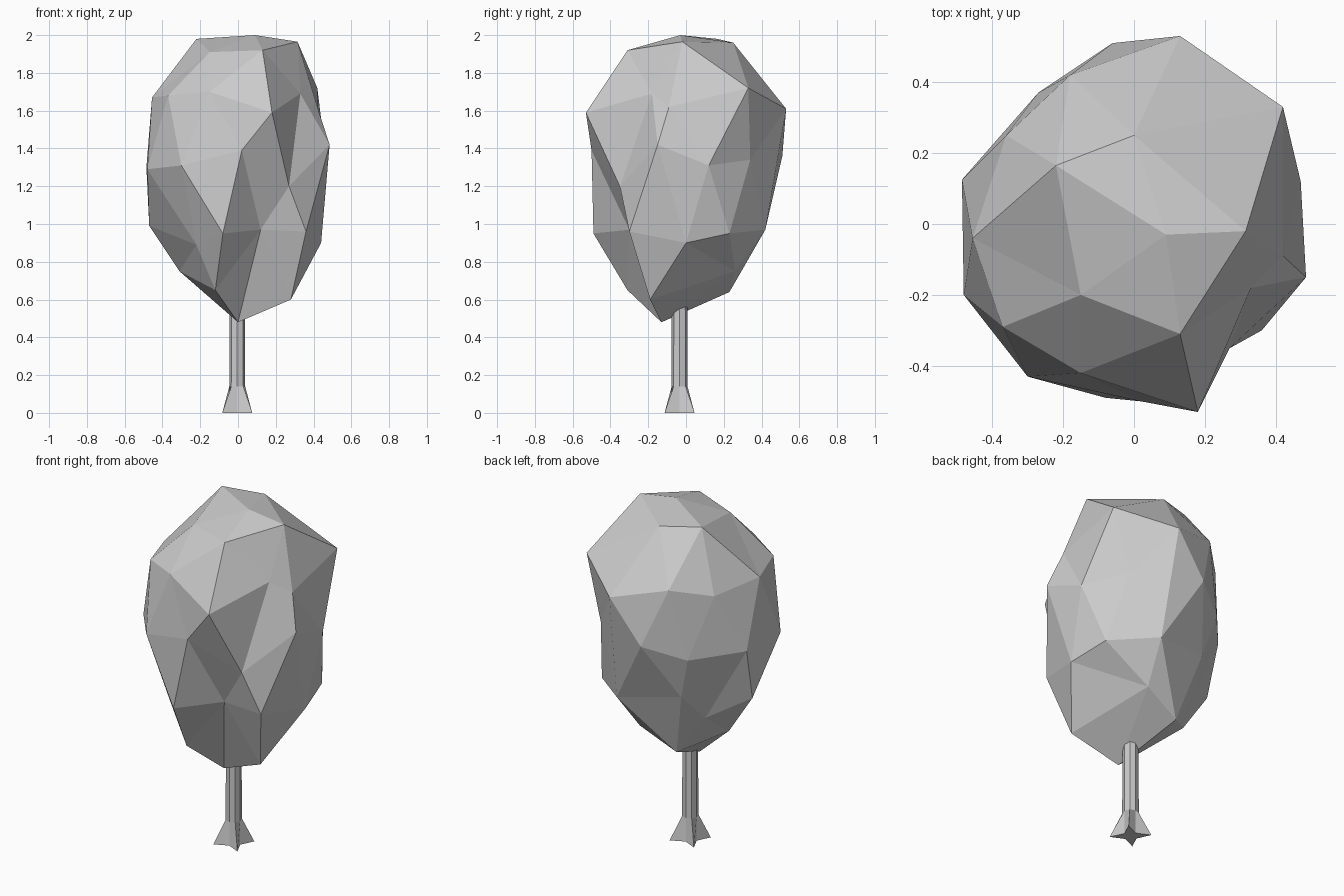
import bpy, bmesh
from math import cos, sin, pi
from mathutils import Vector

if "Cube" in bpy.data.objects:
    bpy.data.objects.remove(bpy.data.objects["Cube"])


def make_object(bm, name):
    bmesh.ops.recalc_face_normals(bm, faces=bm.faces)
    mesh = bpy.data.meshes.new(name)
    bm.to_mesh(mesh)
    bm.free()
    obj = bpy.data.objects.new(name, mesh)
    bpy.context.collection.objects.link(obj)
    return obj


# Crown: a 42-point faceted blob, described as tiers from top to bottom
tiers = [
    [(.09, -.03, 2.0), (.13, -.31, 1.92), (.315, -.02, 1.965),
     (-.22, .165, 1.98), (-.15, -.20, 1.91), (0, .25, 1.96)],
    [(.42, .33, 1.72), (.13, .53, 1.61), (-.18, .42, 1.69), (-.36, .25, 1.64),
     (-.455, -.04, 1.67), (-.37, -.29, 1.68), (-.15, -.42, 1.70),
     (.18, -.53, 1.59), (.33, -.18, 1.69), (.42, -.09, 1.62)],
    [(.32, .34, 1.34), (-.06, .51, 1.36), (-.27, .37, 1.28), (-.485, .125, 1.30),
     (-.48, -.20, 1.29), (-.30, -.43, 1.31), (.02, -.50, 1.39),
     (.27, -.35, 1.20), (.485, -.15, 1.42), (.47, .12, 1.31)],
    [(.39, .23, .95), (.16, .42, .97), (-.20, .33, 1.03), (-.26, .19, .87),
     (-.47, .05, .99), (-.22, -.32, .89), (-.08, -.49, .95),
     (.12, -.30, .97), (.36, -.30, .96), (.44, 0, .90)],
    [(-.12, -.31, .65), (.28, -.19, .60), (0, -.13, .48),
     (-.31, .04, .75), (-.10, .23, .64), (.12, .26, .75)],
]
points = [Vector(p) for tier in tiers for p in tier]

# Skin the points on a sphere first, then move them to their real, dented places
bm = bmesh.new()
place = {}
for p in points:
    d = p - Vector((0, 0, 1.25))
    d.z *= 0.65
    place[bm.verts.new(d.normalized())] = p
bmesh.ops.convex_hull(bm, input=bm.verts)
for v, p in place.items():
    v.co = p
make_object(bm, "crown")

# Trunk: eight-sided post whose foot flares into a four-pointed star
bm = bmesh.new()
centre = Vector((-.004, -.034, 0))


def ring(z, corner, side):
    radii = [side, corner] * 4
    return [bm.verts.new(centre + Vector((r * cos(i * pi / 4), r * sin(i * pi / 4), z)))
            for i, r in enumerate(radii)]


rings = [ring(0, .112, .042), ring(.14, .045, .042), ring(.62, .042, .042)]
for low, high in zip(rings, rings[1:]):
    for i in range(8):
        j = (i + 1) % 8
        bm.faces.new((low[i], low[j], high[j], high[i]))
bm.faces.new(rings[0][::-1])
bm.faces.new(rings[-1])
make_object(bm, "trunk")
